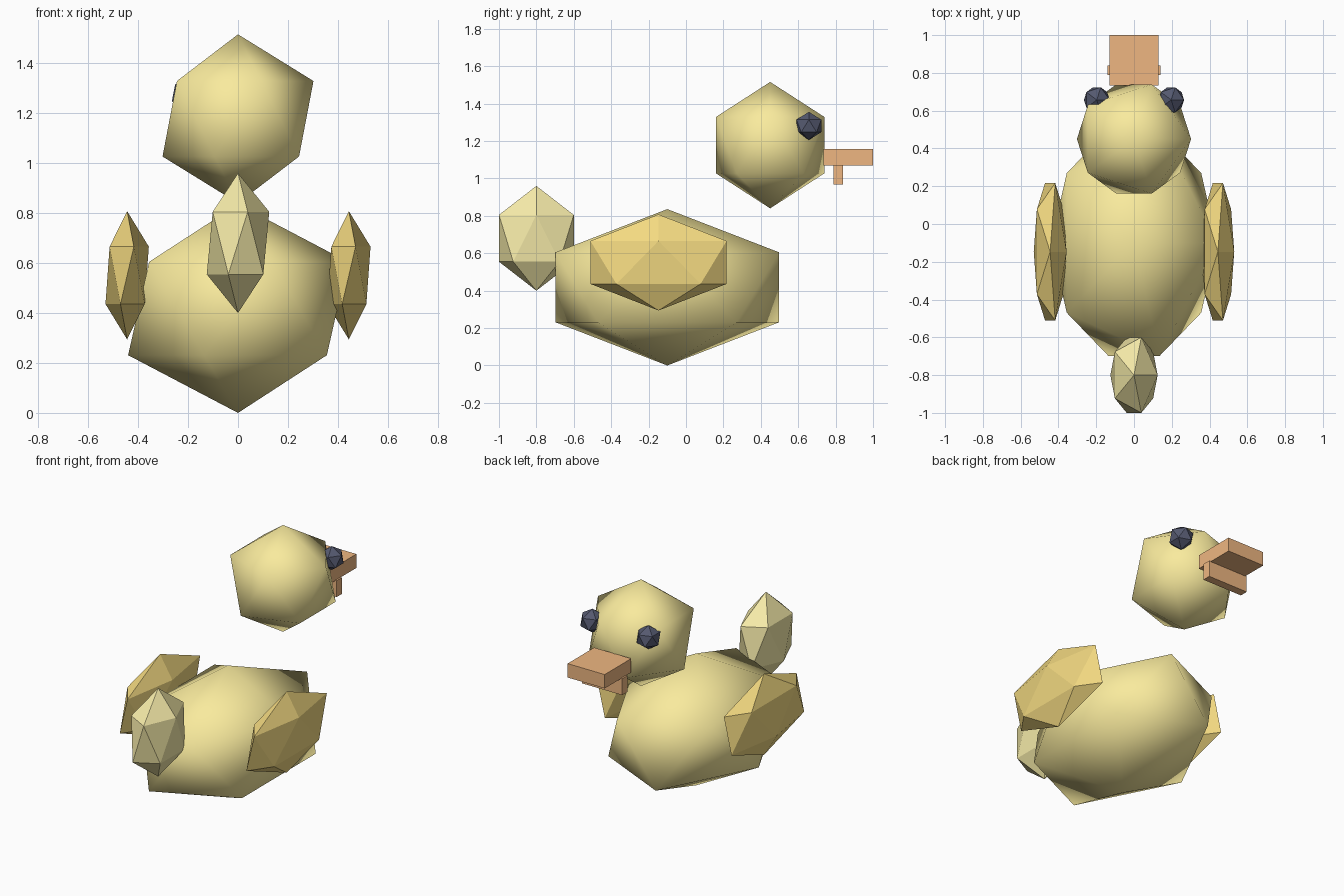
import bpy

if "Cube" in bpy.data.objects:
    bpy.data.objects.remove(bpy.data.objects["Cube"])


def material(name, rgb):
    m = bpy.data.materials.new(name)
    m.diffuse_color = (*rgb, 1)
    m.use_nodes = True
    m.node_tree.nodes["Principled BSDF"].inputs["Base Color"].default_value = m.diffuse_color
    return m


YELLOW = material("yellow", (0.95, 0.83, 0.34))
PALE = material("pale_yellow", (0.93, 0.84, 0.40))
GOLD = material("gold", (0.90, 0.70, 0.22))
ORANGE = material("orange", (0.86, 0.47, 0.22))
DARK = material("dark", (0.09, 0.10, 0.16))


def finish(name, scale, mat, smooth=False):
    ob = bpy.context.object
    ob.name = name
    ob.scale = scale
    bpy.ops.object.transform_apply(location=False, rotation=False, scale=True)
    ob.data.materials.append(mat)
    if smooth:
        bpy.ops.object.shade_smooth()
    return ob


def blob(name, centre, radii, mat, smooth=False):
    # 20-sided ball stretched to the given radii
    bpy.ops.mesh.primitive_ico_sphere_add(subdivisions=1, radius=1, location=centre)
    return finish(name, radii, mat, smooth)


def box(name, centre, size, mat):
    bpy.ops.mesh.primitive_cube_add(size=1, location=centre)
    return finish(name, size, mat)


# Smooth body and head
blob("body", (0, -0.10, 0.418), (0.492, 0.703, 0.418), YELLOW, True)
blob("head", (0, 0.45, 1.178), (0.338, 0.340, 0.338), YELLOW, True)

# Faceted tail
blob("tail", (0, -0.80, 0.68), (0.14, 0.235, 0.28), PALE)

# Wings and eyes on both sides
for side, s in (("left", -1), ("right", 1)):
    blob(side + "_wing", (s * 0.444, -0.147, 0.551), (0.097, 0.428, 0.257), GOLD)
    blob(side + "_eye", (s * 0.197, 0.657, 1.281), (0.076, 0.078, 0.075), DARK)

# Bill
box("upper_bill", (0, 0.867, 1.113), (0.26, 0.266, 0.088), ORANGE)
box("lower_bill", (0, 0.814, 1.020), (0.28, 0.052, 0.104), ORANGE)
